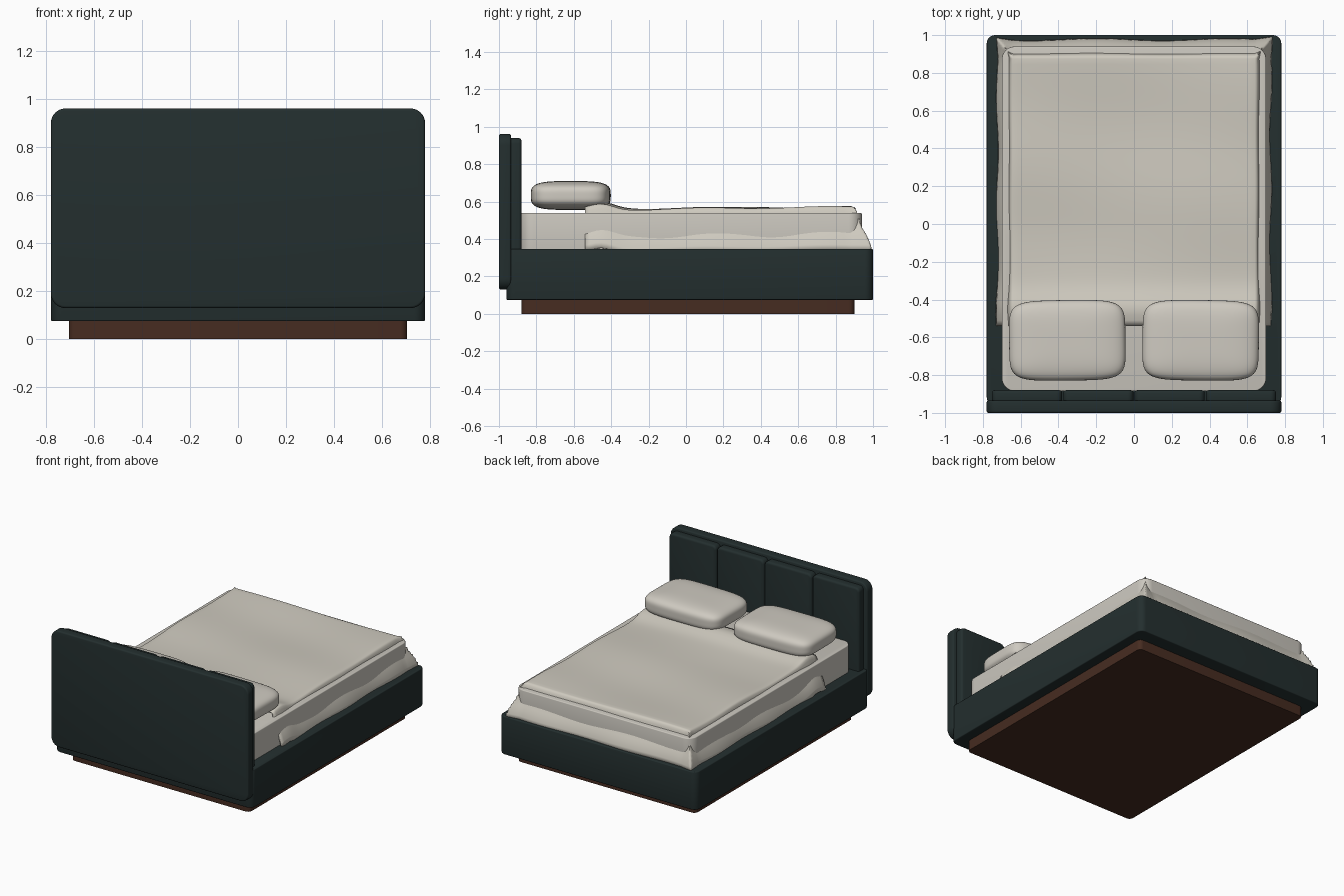
import bpy, bmesh, math
from mathutils import Vector

if "Cube" in bpy.data.objects:
    bpy.data.objects.remove(bpy.data.objects["Cube"])


def material(name, rgb):
    m = bpy.data.materials.new(name)
    m.diffuse_color = (*rgb, 1)
    m.use_nodes = True
    m.node_tree.nodes["Principled BSDF"].inputs["Base Color"].default_value = m.diffuse_color
    return m


GREEN = material("dark green upholstery", (0.017, 0.028, 0.028))
BROWN = material("brown wood", (0.062, 0.025, 0.015))
SHEET = material("mattress cream", (0.60, 0.575, 0.52))
COVER = material("blanket cream", (0.62, 0.59, 0.52))
PILLOW = material("pillow cream", (0.62, 0.59, 0.53))


def finish(name, bm, mat, angle=35):
    bmesh.ops.recalc_face_normals(bm, faces=bm.faces)
    me = bpy.data.meshes.new(name)
    bm.to_mesh(me)
    bm.free()
    me.materials.append(mat)
    ob = bpy.data.objects.new(name, me)
    bpy.context.collection.objects.link(ob)
    bpy.ops.object.select_all(action='DESELECT')
    ob.select_set(True)
    bpy.context.view_layer.objects.active = ob
    bpy.ops.object.shade_smooth_by_angle(angle=math.radians(angle))
    return ob


def rounded_box(name, lo, hi, axis, radius, edge, mat):
    """Box whose edges along one axis are rounded, with a small bevel on the rest."""
    bm = bmesh.new()
    bmesh.ops.create_cube(bm, size=1)
    lo, hi = Vector(lo), Vector(hi)
    for v in bm.verts:
        v.co = Vector([lo[i] + (v.co[i] + 0.5) * (hi[i] - lo[i]) for i in range(3)])
    along = [e for e in bm.edges
             if abs((e.verts[0].co - e.verts[1].co).normalized()[axis]) > 0.9]
    bmesh.ops.bevel(bm, geom=along, offset=radius, offset_type='OFFSET',
                    segments=8, profile=0.5, affect='EDGES')
    rims = [e for e in bm.edges if len(e.link_faces) == 2
            and e.calc_face_angle() > math.radians(60)]
    if edge:
        bmesh.ops.bevel(bm, geom=rims, offset=edge, offset_type='OFFSET',
                        segments=3, profile=0.5, affect='EDGES')
    return finish(name, bm, mat)


# Plinth, bed frame and mattress
rounded_box("plinth", (-0.705, -0.88, 0), (0.705, 0.90, 0.09), 2, 0.03, 0, BROWN)
rounded_box("bed_frame", (-0.78, -0.96, 0.075), (0.78, 1.0, 0.347), 2, 0.045, 0.006, GREEN)
rounded_box("mattress", (-0.70, -0.885, 0.30), (0.70, 0.94, 0.54), 2, 0.07, 0.006, SHEET)

# Headboard with four upholstered panels
rounded_box("headboard", (-0.78, -1.0, 0.13), (0.78, -0.935, 0.962), 1, 0.06, 0.01, GREEN)
W = 1.51 / 4
for i in range(4):
    x = -0.755 + i * W
    rounded_box(f"headboard_panel_{i + 1}", (x + 0.003, -0.945, 0.25),
                (x + W - 0.003, -0.88, 0.94), 1, 0.03, 0.014, GREEN)


# Pillows: cube grids inflated to a soft squared ellipsoid
def pillow(name, cx, turn):
    bm = bmesh.new()
    bmesh.ops.create_cube(bm, size=2)
    bmesh.ops.subdivide_edges(bm, edges=bm.edges[:], cuts=19, use_grid_fill=True)
    p, q = 5.5, 3.6
    for v in bm.verts:
        c = v.co
        flat = (abs(c.x) ** p + abs(c.y) ** p) ** (1 / p)
        n = (flat ** q + abs(c.z) ** q) ** (1 / q)
        c /= n
        # sides bow outwards a little, the turn tilts the outline
        x, y, z = c.x * 0.308, c.y * 0.207, c.z * 0.077
        y *= 1 + 0.03 * (1 - c.x ** 2)
        v.co = (cx + x * math.cos(turn) - y * math.sin(turn),
                -0.616 + x * math.sin(turn) + y * math.cos(turn), 0.633 + z)
    return finish(name, bm, PILLOW, 60)


pillow("left_pillow", -0.353, 0.012)
pillow("right_pillow", 0.353, -0.012)

# Blanket: a wavy top whose hem falls and flares over both sides and the foot
HX, Y0, Y1 = 0.64, -0.54, 0.875
DROP = [(0, 0), (0.008, -0.002), (0.015, -0.010), (0.020, -0.024), (0.026, -0.05),
        (0.036, -0.09), (0.047, -0.12), (0.060, -0.145), (0.070, -0.17),
        (0.082, -0.205), (0.086, -0.235)]
K = len(DROP) - 1


def top_height(x, y):
    z = 0.562 + 0.005 * math.sin(9 * y + 1.5 * x) + 0.004 * math.sin(5 * x - 3 * y)
    z += 0.008 * max(0, y)
    return z + 0.03 * math.exp(-((y + 0.45) / 0.09) ** 2)


NX, NY = 44, 48
bm = bmesh.new()
rows = []
for j in range(NY + K + 1):
    row = []
    for i in range(-K, NX + K + 1):
        ex = max(0, -i, i - NX)
        ey = max(0, j - NY)
        side = -1 if i < 0 else 1
        x = HX * (2 * min(max(i, 0), NX) / NX - 1)
        y = Y0 + (Y1 - Y0) * min(j, NY) / NY
        k = max(ex, ey)
        out, fall = DROP[k]
        z = top_height(x, y) + fall
        if k:
            corner = min(ex, ey) / k
            wave = 0.006 * math.sin(11 * y + 9 * x) * k / K
            ox = (out + wave) * ex / k
            oy = (out * 1.2 + wave) * ey / k
            # the corners stand out past the mattress
            x += side * (ox + 0.008 * corner)
            y += oy + 0.014 * corner
        row.append(bm.verts.new((x, y, z)))
    rows.append(row)
for a, b in zip(rows, rows[1:]):
    for i in range(len(a) - 1):
        bm.faces.new((a[i], a[i + 1], b[i + 1], b[i]))
blanket = finish("blanket", bm, COVER, 60)
thick = blanket.modifiers.new("thickness", 'SOLIDIFY')
thick.thickness = 0.01
thick.offset = -1
